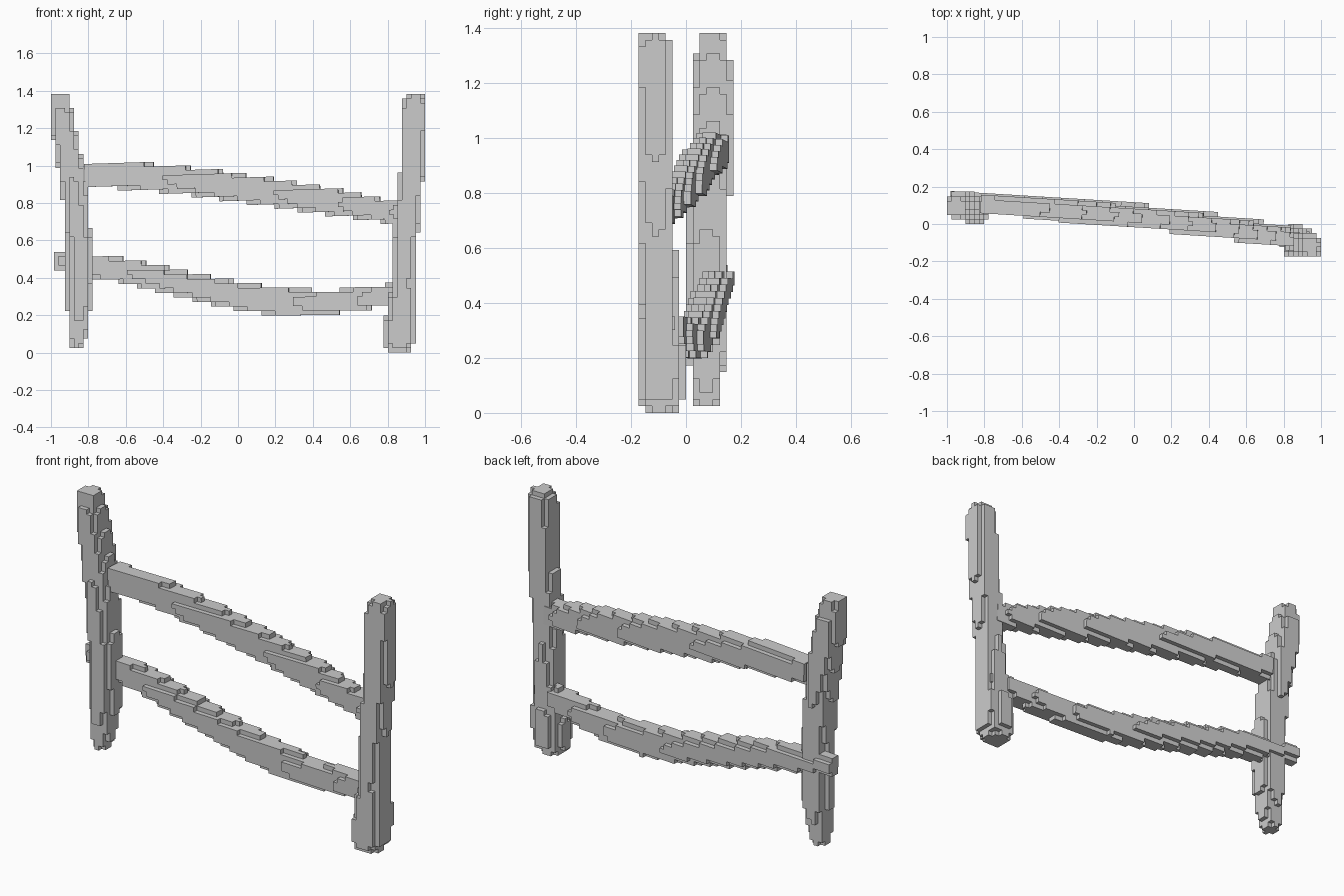
import bpy, bmesh
from math import floor, ceil, radians
from mathutils import Vector, Matrix

if "Cube" in bpy.data.objects:
    bpy.data.objects.remove(bpy.data.objects["Cube"])

V = 2 / 81  # block size


def lerp_row(rows, t):
    """Interpolate the path stations (t, a, b, ra, rb) at t."""
    for p, q in zip(rows, rows[1:]):
        if p[0] <= t <= q[0]:
            f = (t - p[0]) / (q[0] - p[0])
            return [u + (w - u) * f for u, w in zip(p[1:], q[1:])]
    return None


def block_beam(name, rows, axis, origin, mat):
    """Stepped block beam following a path; axis is the long direction (0=x, 2=z)."""
    others = [i for i in range(3) if i != axis]
    cells = set()
    k0 = floor((rows[0][0] - origin[axis]) / V)
    k1 = ceil((rows[-1][0] - origin[axis]) / V)
    for k in range(k0, k1 + 1):
        s = lerp_row(rows, origin[axis] + (k + 0.5) * V)
        if not s:
            continue
        a, b, ra, rb = s
        ia = round((a - origin[others[0]]) / V)
        ib = round((b - origin[others[1]]) / V)
        for i in range(ia - 5, ia + 6):
            for j in range(ib - 5, ib + 6):
                da = (origin[others[0]] + (i + 0.5) * V - a) / ra
                db = (origin[others[1]] + (j + 0.5) * V - b) / rb
                if abs(da) ** 2.6 + abs(db) ** 2.6 < 1:
                    c = [0, 0, 0]
                    c[axis], c[others[0]], c[others[1]] = k, i, j
                    cells.add(tuple(c))
    # Skin only the exposed block faces
    bm = bmesh.new()
    verts = {}

    def vert(g):
        if g not in verts:
            verts[g] = bm.verts.new([origin[n] + g[n] * V for n in range(3)])
        return verts[g]

    for c in sorted(cells):
        for d in range(3):
            for side in (0, 1):
                nb = list(c)
                nb[d] += 1 if side else -1
                if tuple(nb) in cells:
                    continue
                e, f = (d + 1) % 3, (d + 2) % 3
                loop = []
                for u, w in ((0, 0), (1, 0), (1, 1), (0, 1)):
                    g = list(c)
                    g[d] += side
                    g[e] += u
                    g[f] += w
                    loop.append(vert(tuple(g)))
                bm.faces.new(loop if side else loop[::-1])
    me = bpy.data.meshes.new(name)
    bm.to_mesh(me)
    bm.free()
    ob = bpy.data.objects.new(name, me)
    ob.matrix_world = mat
    bpy.context.collection.objects.link(ob)


def rail(name, stations, yaw, pitch):
    """Rail stations (x, y, z, half depth, half height) cut into blocks in a tilted frame."""
    mid = stations[len(stations) // 2]
    mat = (Matrix.Translation(mid[:3]) @ Matrix.Rotation(radians(yaw), 4, 'Z')
           @ Matrix.Rotation(radians(-pitch), 4, 'Y'))
    inv = mat.inverted()
    rows = [(*(inv @ Vector(s[:3])), s[3], s[4]) for s in stations]
    block_beam(name, rows, 0, (0, 0, 0), mat)


# Posts: (z, x, y, half width, half depth)
left = [(0.02, -.86, .075, .03, .035), (0.1, -.86, .075, .05, .055),
        (0.25, -.85, .075, .065, .07), (0.6, -.85, .078, .067, .072),
        (0.9, -.88, .088, .067, .078), (1.1, -.915, .1, .068, .075),
        (1.25, -.94, .1, .065, .07), (1.384, -.953, .088, .05, .045)]
right = [(0.0, .858, -.1, .052, .055), (0.05, .865, -.09, .082, .085),
         (0.2, .87, -.09, .08, .084), (0.35, .885, -.093, .065, .07),
         (0.5, .89, -.1, .063, .065), (0.8, .91, -.108, .063, .066),
         (1.0, .932, -.112, .065, .067), (1.33, .94, -.113, .062, .066),
         (1.384, .94, -.113, .045, .045)]
grid = (-1, -7 * V, 0)
block_beam("left_post", left, 2, grid, Matrix())
block_beam("right_post", right, 2, grid, Matrix())

# Rails
rail("upper_rail", [(-.83, .105, .95, .05, .065), (-.52, .085, .945, .053, .072),
                    (-.1, .045, .897, .055, .075), (.12, .025, .865, .056, .075),
                    (.5, -.025, .807, .055, .073), (.68, -.055, .778, .053, .065),
                    (.88, -.09, .74, .05, .058)], -3.5, 1.8)
rail("lower_rail", [(-.99, .13, .495, .035, .045), (-.8, .108, .462, .05, .055),
                    (-.6, .095, .438, .053, .065), (-.4, .08, .39, .056, .07),
                    (0, .05, .303, .057, .075), (.2, .03, .273, .056, .074),
                    (.4, .005, .265, .055, .07), (.6, -.025, .278, .053, .06),
                    (.8, -.06, .31, .05, .055), (.94, -.085, .32, .035, .04)], -3.5, 0.3)
